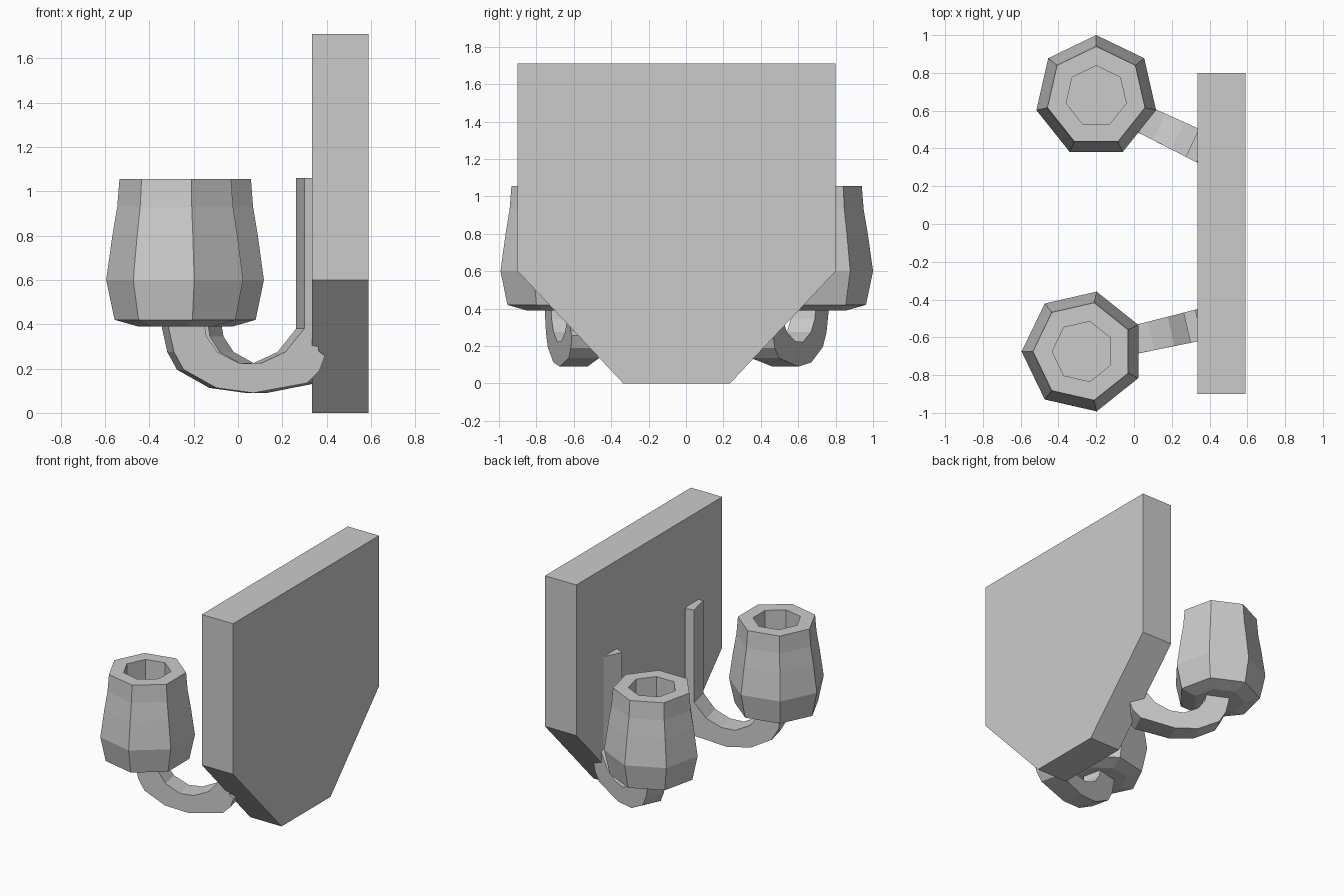
import bpy, bmesh
from math import radians, cos, sin, pi

if "Cube" in bpy.data.objects:
    bpy.data.objects.remove(bpy.data.objects["Cube"])


def finish(bm, name, loc=(0, 0, 0), rot=0):
    bmesh.ops.recalc_face_normals(bm, faces=bm.faces)
    me = bpy.data.meshes.new(name)
    bm.to_mesh(me)
    bm.free()
    ob = bpy.data.objects.new(name, me)
    ob.location = loc
    ob.rotation_euler.z = rot
    bpy.context.collection.objects.link(ob)
    return ob


def prism(name, rings, loc=(0, 0, 0), rot=0):
    """Skin a stack of equal-sized point rings and cap both ends."""
    bm = bmesh.new()
    vs = [[bm.verts.new(p) for p in ring] for ring in rings]
    n = len(vs[0])
    for a, b in zip(vs, vs[1:]):
        for i in range(n):
            j = (i + 1) % n
            bm.faces.new((a[i], a[j], b[j], b[i]))
    bm.faces.new(vs[0][::-1])
    bm.faces.new(vs[-1])
    return finish(bm, name, loc, rot)


# Wall plate with chamfered lower corners
plate = [(-0.9, 0.6), (-0.335, 0), (0.235, 0), (0.8, 0.6), (0.8, 1.71), (-0.9, 1.71)]
prism("wall_plate", [[(x, y, z) for y, z in plate] for x in (0.335, 0.59)])

# Seven-sided cup: outside from base to rim, then down into the well
cup = [(0.18, 0.39), (0.287, 0.42), (0.325, 0.6), (0.297, 0.8), (0.275, 0.93),
       (0.265, 1.055), (0.163, 1.055), (0.163, 0.6)]
OFFSET = pi / 14

# Hooked arm with its upright strip, as a side profile (distance from cup, height)
arm = [(-0.06, 0.43), (-0.06, 0.385), (-0.035, 0.275), (0.01, 0.195), (0.16, 0.113),
       (0.33, 0.09), (0.58, 0.135), (0.635, 0.19), (0.66, 0.257), (0.63, 0.28),
       (0.63, 1.06), (0.565, 1.06), (0.565, 0.38), (0.478, 0.275), (0.37, 0.226),
       (0.27, 0.222), (0.165, 0.275), (0.115, 0.345), (0.10, 0.43)]


def arm_half_width(s):
    return 0.068 + 0.014 * max(0, s) / 0.565


# Two lamps, each turned towards the plate
for side, x, y, deg in (("back", -0.2, 0.675, -25.71), ("front", -0.27, -0.675, 12.86)):
    rot = radians(deg)
    prism(side + "_cup",
          [[(r * cos(OFFSET + i * 2 * pi / 7), r * sin(OFFSET + i * 2 * pi / 7), z)
            for i in range(7)] for r, z in cup], (x, y, 0), rot)
    prism(side + "_arm",
          [[(s, k * arm_half_width(s), z) for s, z in arm] for k in (-1, 1)],
          (x, y, 0), rot)
